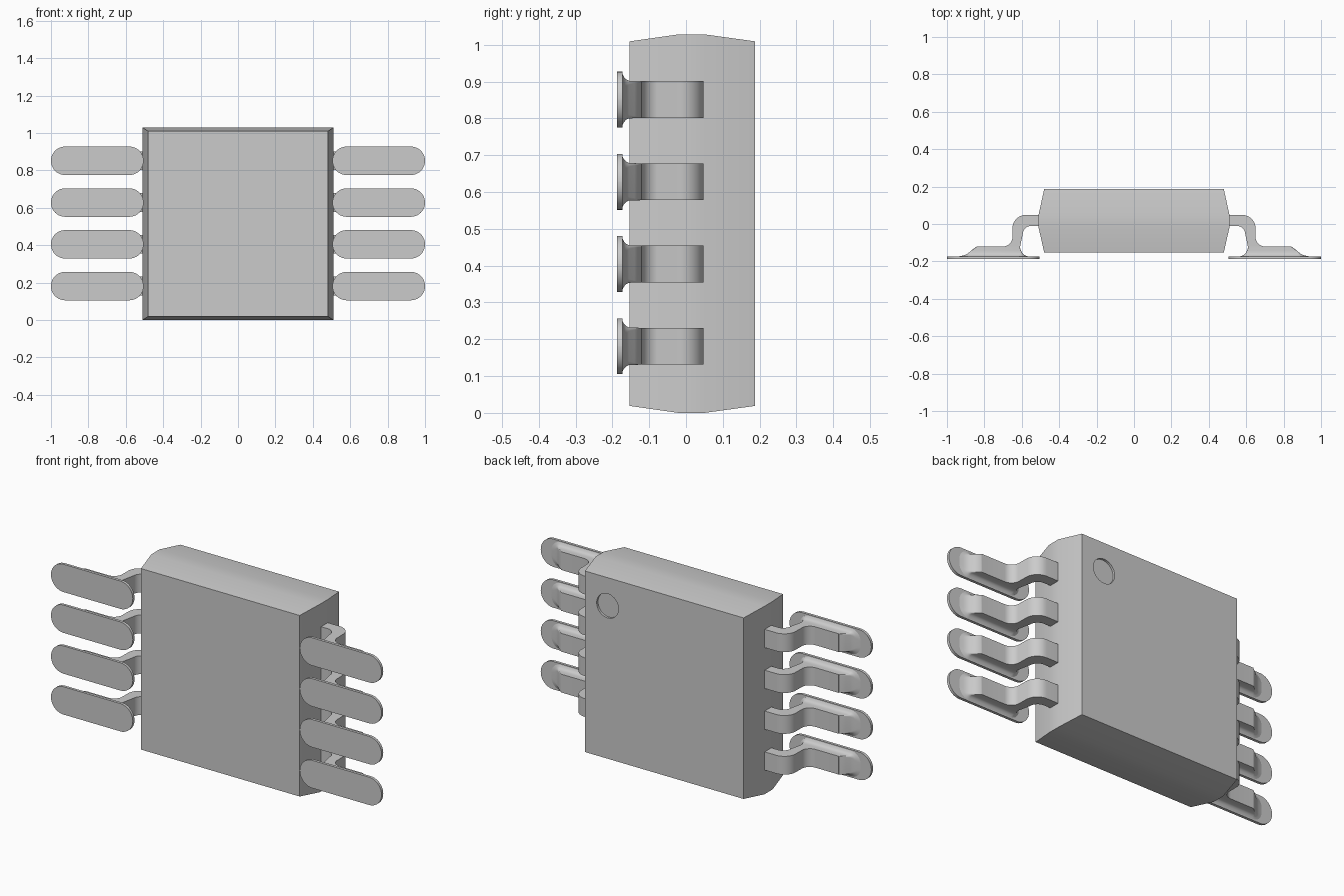
import bpy, bmesh, math

if "Cube" in bpy.data.objects:
    bpy.data.objects.remove(bpy.data.objects["Cube"], do_unlink=True)

grey = bpy.data.materials.new("light_grey")
grey.use_nodes = True
COLOUR = (0.6, 0.6, 0.6, 1)
grey.diffuse_color = COLOUR
grey.node_tree.nodes["Principled BSDF"].inputs["Base Color"].default_value = COLOUR


def finish(bm, name, angle=30):
    """Turn a bmesh into a smooth-shaded object that keeps its sharp edges."""
    bmesh.ops.recalc_face_normals(bm, faces=bm.faces)
    mesh = bpy.data.meshes.new(name)
    bm.to_mesh(mesh)
    bm.free()
    mesh.materials.append(grey)
    obj = bpy.data.objects.new(name, mesh)
    bpy.context.collection.objects.link(obj)
    bpy.ops.object.select_all(action="DESELECT")
    obj.select_set(True)
    bpy.context.view_layer.objects.active = obj
    bpy.ops.object.shade_smooth_by_angle(angle=math.radians(angle))
    return obj


def loft(bm, rings):
    """Join equal-length closed rings and cap both ends."""
    rows = [[bm.verts.new(p) for p in ring] for ring in rings]
    n = len(rows[0])
    for a, b in zip(rows, rows[1:]):
        for i in range(n):
            j = (i + 1) % n
            bm.faces.new((a[i], a[j], b[j], b[i]))
    bm.faces.new(rows[0])
    bm.faces.new(rows[-1])


def pill(x0, x1, half, radius, y, zc, side, steps=10):
    """Rounded rectangle in the xz plane."""
    ring = []
    corners = ((x1 - radius, half - radius), (x0 + radius, half - radius),
               (x0 + radius, radius - half), (x1 - radius, radius - half))
    for k, (cx, cz) in enumerate(corners):
        for i in range(steps + 1):
            a = math.pi / 2 * (k + i / steps)
            ring.append((side * (cx + radius * math.cos(a)), y,
                         zc + cz + radius * math.sin(a)))
    return ring


def arc(cx, cy, r, start, end, steps=8):
    return [(cx + r * math.cos(math.radians(start + (end - start) * i / steps)),
             cy + r * math.sin(math.radians(start + (end - start) * i / steps)))
            for i in range(steps + 1)]


# Package body: tapered block with a belt around its middle
MID = 0.514
bm = bmesh.new()
loft(bm, [[(sx * hx, y, MID + sz * hz) for sx, sz in ((1, 1), (-1, 1), (-1, -1), (1, -1))]
          for y, hx, hz in ((-0.153, 0.48, 0.495), (-0.02, 0.51, 0.514),
                            (0.05, 0.51, 0.514), (0.188, 0.48, 0.495))])
body = finish(bm, "package_body", 20)

# Shallow round recess marking the first pin
bpy.ops.mesh.primitive_cylinder_add(vertices=40, radius=0.066, depth=0.04,
                                    location=(0.343, 0.196, 0.855),
                                    rotation=(math.pi / 2, 0, 0))
cutter = bpy.context.object
cutter.name = "marker_cutter"
cutter.hide_render = True
cutter.data.materials.append(grey)
cut = body.modifiers.new("marker_recess", "BOOLEAN")
cut.object = cutter
cut.solver = "EXACT"
bpy.context.view_layer.objects.active = body
bpy.ops.object.modifier_apply(modifier=cut.name)
bpy.data.objects.remove(cutter, do_unlink=True)

# Gull-wing lead outline in the xy plane, from the body out to the toe and back
outline = ([(0.49, 0.048)] + arc(0.58, -0.022, 0.07, 90, 8)
           + arc(0.70, -0.07, 0.05, 190, 270)
           + [(0.84, -0.12), (0.84, -0.172), (0.61, -0.172), (0.61, -0.125)]
           + arc(0.55, -0.055, 0.045, 0, 90) + [(0.49, -0.01)])

# Solder fillet layers: y, inner x, outer x, half height, corner radius
fillet = ((-0.174, 0.565, 0.94, 0.072, 0.06), (-0.169, 0.58, 0.915, 0.062, 0.04),
          (-0.163, 0.59, 0.897, 0.055, 0.02), (-0.155, 0.597, 0.885, 0.051, 0.01),
          (-0.14, 0.605, 0.868, 0.0505, 0.006), (-0.121, 0.612, 0.842, 0.05, 0.004))

for side, label in ((1, "left"), (-1, "right")):
    for row in range(4):
        zc = 0.181 + row * 0.2233
        tag = f"{label}_{row + 1}"

        bm = bmesh.new()
        loft(bm, [[(side * x, y, zc + s * 0.05) for x, y in outline] for s in (-1, 1)])
        finish(bm, "lead_" + tag)

        bm = bmesh.new()
        loft(bm, [pill(x0, x1, half, r, y, zc, side) for y, x0, x1, half, r in fillet])
        finish(bm, "solder_fillet_" + tag, 40)

        bm = bmesh.new()
        loft(bm, [pill(0.505, 1.0, 0.076, 0.0755, y, zc, side) for y in (-0.188, -0.173)])
        finish(bm, "solder_pad_" + tag)
